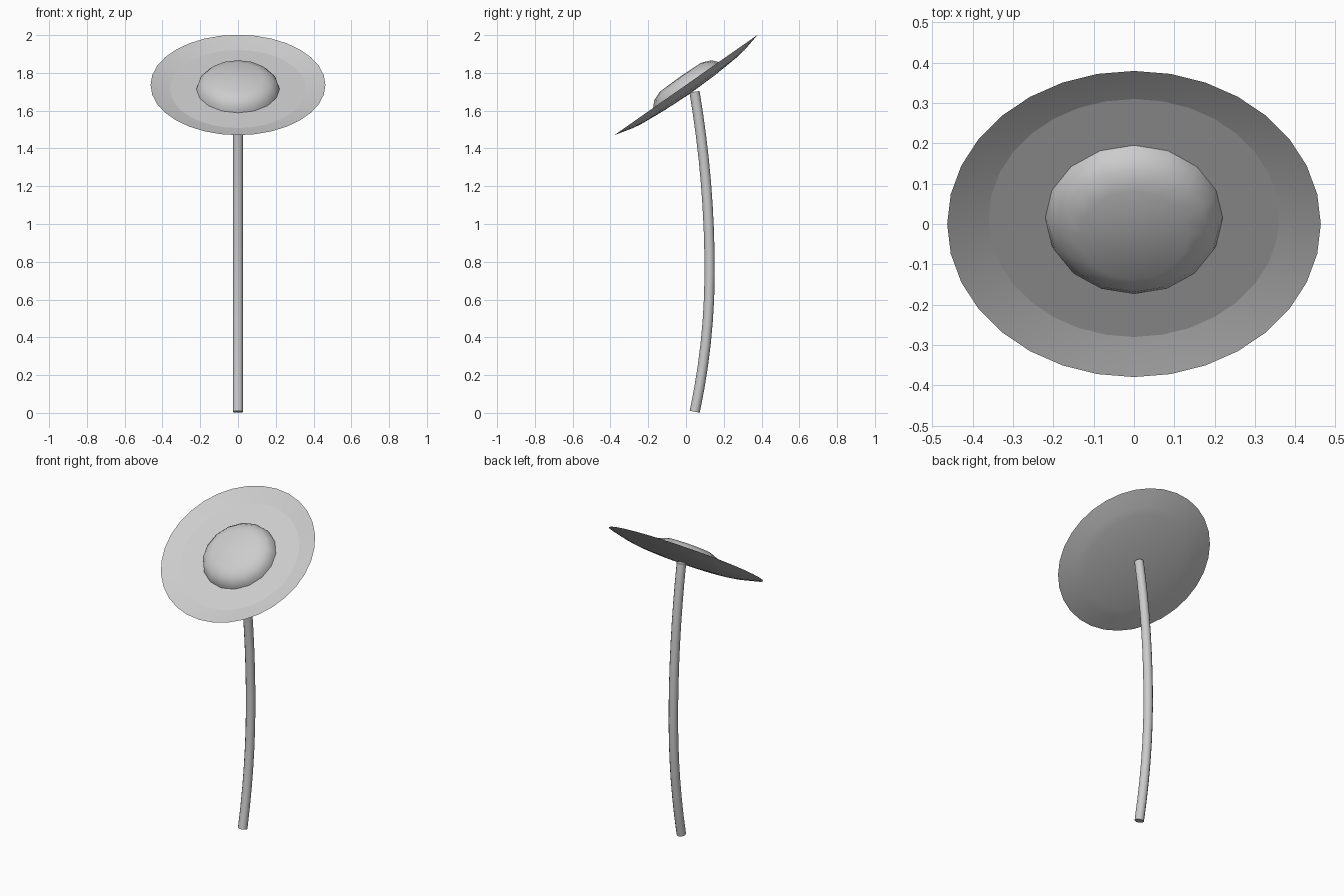
import bpy, bmesh, math
from mathutils import Vector, Matrix

if "Cube" in bpy.data.objects:
    bpy.data.objects.remove(bpy.data.objects["Cube"])

TILT = Matrix.Translation((0, 0, 1.736)) @ Matrix.Rotation(math.radians(35), 4, 'X')


def finish(bm, name, angle=40):
    me = bpy.data.meshes.new(name)
    bm.to_mesh(me)
    bm.free()
    ob = bpy.data.objects.new(name, me)
    bpy.context.collection.objects.link(ob)
    bpy.ops.object.select_all(action='DESELECT')
    ob.select_set(True)
    bpy.context.view_layer.objects.active = ob
    bpy.ops.object.shade_smooth_by_angle(angle=math.radians(angle))
    return ob


def skin(bm, rings):
    for a, b in zip(rings, rings[1:]):
        n = len(a)
        for i in range(n):
            j = (i + 1) % n
            bm.faces.new((a[i], a[j], b[j], b[i]))


def lathe(name, profile, sides):
    """Spin (radius, height) pairs from outer rim to centre, then tilt."""
    bm = bmesh.new()
    rings = []
    for r, h in profile[:-1]:
        angs = [math.tau * i / sides for i in range(sides)]
        rings.append([bm.verts.new((r * math.cos(a), r * math.sin(a), h)) for a in angs])
    skin(bm, rings)
    tip = bm.verts.new((0, 0, profile[-1][1]))
    last = rings[-1]
    for i in range(sides):
        bm.faces.new((last[i], last[(i + 1) % sides], tip))
    bm.transform(TILT)
    return finish(bm, name, 60)


# Petal dish: thin flared rim and shallow bowl back
lathe("petal_dish", [(.463, 0), (.36, -.026), (.31, -.034), (.16, -.045), (0, -.05)], 32)
# Flat face inside the rim
lathe("flower_face", [(.36, -.026), (0, -.026)], 32)
# Flattened centre dome
lathe("flower_centre", [(.22, -.026), (.212, .0), (.185, .03), (.135, .05), (0, .054)], 16)

# Curved stem: rings swept along a bowed path
bm = bmesh.new()
path = []
for k in range(15):
    z = .006 + 1.694 * k / 14
    d = (z - .75) / (.75 if z < .75 else .95)
    path.append(Vector((0, .125 - .08 * d * d, z)))
rings = []
for k, p in enumerate(path):
    t = (path[min(k + 1, 14)] - path[max(k - 1, 0)]).normalized()
    side = Vector((1, 0, 0))
    other = t.cross(side)
    rings.append([bm.verts.new(p + .027 * (math.cos(a) * side + math.sin(a) * other))
                  for a in (math.tau * i / 12 for i in range(12))])
skin(bm, rings)
bm.faces.new(rings[0][::-1])
bm.faces.new(rings[-1])
finish(bm, "stem")
